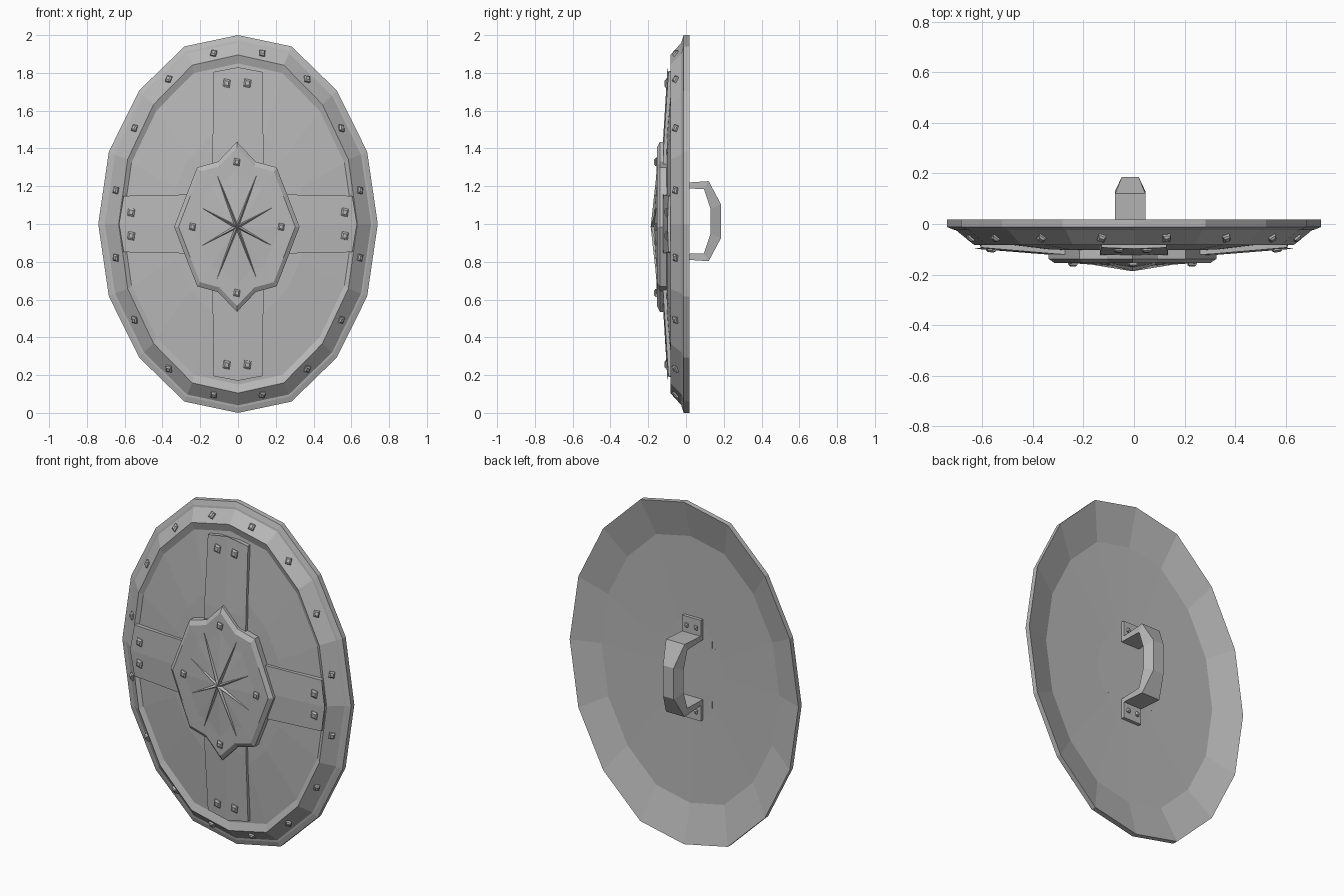
import bpy, bmesh, math
from mathutils import Vector

if "Cube" in bpy.data.objects:
    bpy.data.objects.remove(bpy.data.objects["Cube"])

GREY = (0.48, 0.48, 0.48, 1)
steel = bpy.data.materials.new("grey steel")
steel.use_nodes = True
steel.diffuse_color = GREY
steel.node_tree.nodes["Principled BSDF"].inputs["Base Color"].default_value = GREY


def loft(bm, rings, closed=False):
    """Skin a run of equal-length point rings, capped or joined end to start."""
    vs = [[bm.verts.new(p) for p in ring] for ring in rings]
    n = len(vs[0])
    pairs = list(zip(vs, vs[1:])) + ([(vs[-1], vs[0])] if closed else [])
    for a, b in pairs:
        for i in range(n):
            j = (i + 1) % n
            bm.faces.new((a[i], a[j], b[j], b[i]))
    if not closed:
        bm.faces.new(vs[0])
        bm.faces.new(vs[-1])


def finish(bm, name):
    bmesh.ops.remove_doubles(bm, verts=bm.verts, dist=0.0003)
    bmesh.ops.recalc_face_normals(bm, faces=bm.faces)
    mesh = bpy.data.meshes.new(name)
    bm.to_mesh(mesh)
    bm.free()
    mesh.materials.append(steel)
    ob = bpy.data.objects.new(name, mesh)
    bpy.context.collection.objects.link(ob)
    return ob


def part(name, rings, closed=False):
    bm = bmesh.new()
    loft(bm, rings, closed)
    return finish(bm, name)


def rivets(name, spots, size=0.02):
    """Small tilted studs at (position, normal)."""
    bm = bmesh.new()
    for pos, normal in spots:
        q = Vector(normal).to_track_quat('Z', 'Y')
        rings = []
        for s, h in ((1, -0.012), (1, 0.007), (0.55, 0.014)):
            rings.append([Vector(pos) + q @ Vector((x * s * size, y * s * size, h))
                          for x, y in ((-0.85, -0.7), (0.6, -1), (0.85, 0.7), (-0.6, 1))])
        loft(bm, rings)
    return finish(bm, name)


def mirror4(quarter):
    """Full outline from a quarter running top to just before the side."""
    def turn(sx, sz, pts):
        return [(x * sx, z * sz) for x, z in pts]
    return (turn(1, 1, quarter[:-1]) + turn(1, -1, quarter[:0:-1])
            + turn(-1, -1, quarter[:-1]) + turn(-1, 1, quarter[:0:-1]))


# Sixteen-sided oval, a little squarer at the top and bottom
OVAL = mirror4([(0, 1), (0.383, 0.94), (0.707, 0.707), (0.924, 0.383), (1, 0)])


def oval(rx, rz, y):
    return [(x * rx, y, 1 + z * rz) for x, z in OVAL]


# Rim with stepped edge, raised front and sloping back
part("rim", [oval(*r) for r in (
    (0.74, 1, 0.018), (0.74, 1, -0.012), (0.715, 0.972, -0.022), (0.705, 0.96, -0.024),
    (0.632, 0.895, -0.083), (0.605, 0.84, -0.066), (0.575, 0.78, -0.04))], closed=True)

# Gently domed board
part("board", [oval(*r) for r in (
    (0.0001, 0.0001, -0.055), (0.585, 0.79, -0.041), (0.61, 0.85, -0.07),
    (0.36, 0.5, -0.1), (0.0001, 0.0001, -0.115))])

# Crossed straps, bent along the dome with a slight centre crease
def strap(name, length, width, vertical):
    rings = []
    for t, front, tip in ((-length, -0.093, -0.025), (-0.5 * length, -0.119, 0),
                          (0, -0.133, 0), (0.5 * length, -0.119, 0), (length, -0.093, 0.025)):
        w = width * (0.98 if tip else 1.02)
        ring = []
        for u, y, ext in ((-w, -0.05, 0), (-w, front, 0), (0, front - 0.005, tip),
                          (w, front, 0), (0, -0.05, tip)):
            ring.append((u, y, 1 + t + ext) if vertical else (t + ext, y, 1 + u))
        # back right corner keeps the section square
        ring.insert(4, (w, -0.05, 1 + t) if vertical else (t, -0.05, 1 + w))
        rings.append(ring)
    return part(name, rings)


strap("vertical_strap", 0.805, 0.132, True)
strap("horizontal_strap", 0.605, 0.152, False)

# Pointed centre boss with bevelled edge and shallow dome
CX, CZ = -0.006, 0.985
BOSS = mirror4([(0, 0.45), (0.1, 0.345), (0.21, 0.315), (0.265, 0.175), (0.332, 0)])
part("boss", [[(CX + x * s, y, CZ + z * s) for x, z in BOSS] for s, y in (
    (1, -0.1), (1, -0.138), (0.93, -0.154), (0.68, -0.156), (0.0005, -0.172))])

# Eight-rayed star ridge
star = []
for i in range(16):
    a = math.radians(22.5 * i)
    if i % 2:
        long_ray = abs(math.cos(a)) > 0.8
        x, z = (0.105, 0.275) if long_ray else (0.185, 0.1)
        star.append((CX + math.copysign(x, math.sin(a)), -0.157, CZ + math.copysign(z, math.cos(a))))
    else:
        star.append((CX + 0.03 * math.sin(a), -0.164, CZ + 0.03 * math.cos(a)))
part("star", [[(x, -0.15, z) for x, y, z in star], star,
              [(CX + 0.0001 * math.sin(i), -0.187, CZ) for i in range(16)]])

# Rivets along the rim slope, one per side
spots = []
for i in range(16):
    mx, mz = ((OVAL[i][k] + OVAL[(i + 1) % 16][k]) / 2 for k in (0, 1))
    spots.append(((mx * 0.67, -0.054, 1 + mz * 0.93), (mx * 0.65, -0.75, mz * 0.65)))
rivets("rim_rivets", spots)

# Rivets on strap ends and boss
FRONT = (0, -1, 0)
spots = []
for s in (-1, 1):
    spots += [((dx, -0.1, 1 + s * 0.745), (0, -1, s * 0.1)) for dx in (-0.06, 0.05)]
    spots += [((s * 0.565, -0.098, 1 + dz), (s * 0.1, -1, 0)) for dz in (0.062, -0.063)]
rivets("strap_rivets", spots, 0.024)
rivets("boss_rivets", [((CX + x, -0.155, CZ + z), FRONT)
                       for x, z in ((0, 0.343), (0, -0.35), (0.235, 0), (-0.235, 0))], 0.021)

# Handle: bent bar whose outer grip edge narrows
HX0, HX1 = -0.075, 0.045
half = ((-0.055, 0.21, -0.055, 0.185, 0), (0.12, 0.222, 0.095, 0.18, 0),
        (0.185, 0.1, 0.13, 0.075, 0.026))
bends = [(1, h) for h in half] + [(-1, h) for h in reversed(half)]
part("handle", [[(HX0 + n, oy, 1.015 + s * (oz - 0.01)), (HX1 - n, oy, 1.015 + s * (oz - 0.01)),
                 (HX1, iy, 1.015 + s * (iz - 0.01)), (HX0, iy, 1.015 + s * (iz - 0.01))]
                for s, (oy, oz, iy, iz, n) in bends])

# Handle mounting plates with two rivets each
spots = []
for name, z0, z1 in (("upper_handle_plate", 1.19, 1.31), ("lower_handle_plate", 0.72, 0.84)):
    part(name, [[(HX0, y, z0), (HX1, y, z0), (HX1, y, z1), (HX0, y, z1)] for y in (-0.06, -0.03)])
    mid = z1 - 0.05 if z0 > 1 else z0 + 0.05
    spots += [((x, -0.03, mid), (0, 1, 0)) for x in (-0.045, 0.015)]
rivets("handle_rivets", spots, 0.013)
